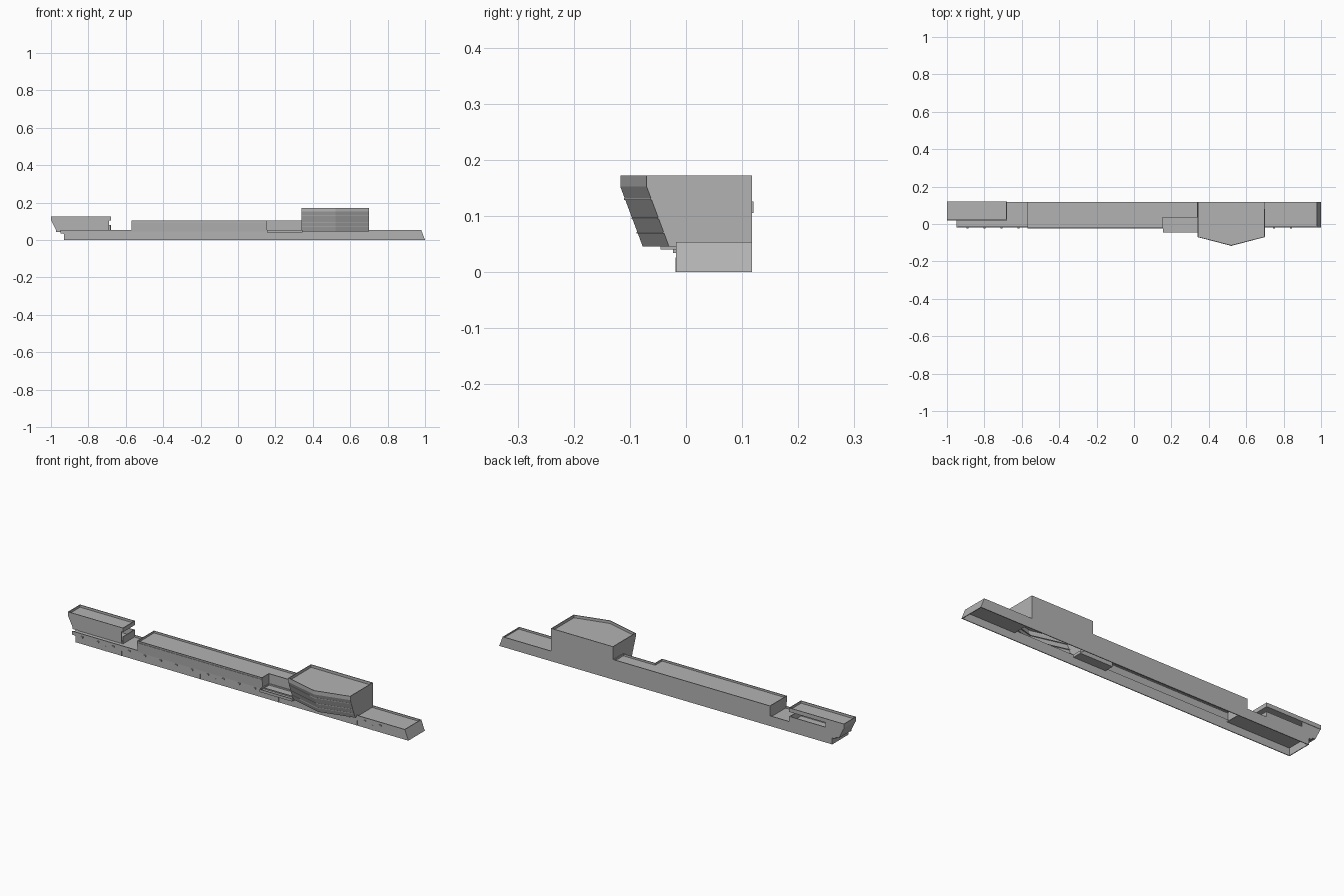
import bpy
import bmesh

if "Cube" in bpy.data.objects:
    bpy.data.objects.remove(bpy.data.objects["Cube"], do_unlink=True)

grey = bpy.data.materials.new("concrete_grey")
grey.use_nodes = True
grey.diffuse_color = (0.45, 0.45, 0.45, 1)
grey.node_tree.nodes["Principled BSDF"].inputs["Base Color"].default_value = (0.45, 0.45, 0.45, 1)

BACK, FRONT = 0.118, -0.018
T = 0.004          # wall thickness
RIM = 0.053        # top of the base parapet
DECK = 0.043


def finish(name, bm):
    bmesh.ops.recalc_face_normals(bm, faces=bm.faces)
    mesh = bpy.data.meshes.new(name)
    bm.to_mesh(mesh)
    bm.free()
    mesh.materials.append(grey)
    obj = bpy.data.objects.new(name, mesh)
    bpy.context.collection.objects.link(obj)
    return obj


def loft(name, levels, roof_drop=0, open_bottom=False):
    """Stack outlines given as (z, [(x, y), ...]); optionally sink the roof inside a parapet."""
    bm = bmesh.new()
    rings = [[bm.verts.new((x, y, z)) for x, y in pts] for z, pts in levels]
    n = len(rings[0])
    for a, b in zip(rings, rings[1:]):
        for i in range(n):
            j = (i + 1) % n
            bm.faces.new((a[i], a[j], b[j], b[i]))
    if not open_bottom:
        bm.faces.new(rings[0][::-1])
    roof = bm.faces.new(rings[-1])
    if roof_drop:
        bm.normal_update()
        bmesh.ops.inset_region(bm, faces=[roof], thickness=0.005)
        ext = bmesh.ops.extrude_face_region(bm, geom=[roof])
        verts = [v for v in ext["geom"] if isinstance(v, bmesh.types.BMVert)]
        bmesh.ops.translate(bm, verts=verts, vec=(0, 0, -roof_drop))
        if roof.is_valid:
            bmesh.ops.delete(bm, geom=[roof], context="FACES_ONLY")
    return finish(name, bm)


def rect(x0, x1, y0, y1):
    return [(x0, y0), (x1, y0), (x1, y1), (x0, y1)]


def box(name, x0, x1, y0, y1, z0, z1):
    return loft(name, [(z0, rect(x0, x1, y0, y1)), (z1, rect(x0, x1, y0, y1))])


def prism(name, profile, y0, y1):
    """Extrude an (x, z) profile along y."""
    bm = bmesh.new()
    a = [bm.verts.new((x, y0, z)) for x, z in profile]
    b = [bm.verts.new((x, y1, z)) for x, z in profile]
    bm.faces.new(a)
    bm.faces.new(b[::-1])
    for i in range(len(a)):
        j = (i + 1) % len(a)
        bm.faces.new((a[i], b[i], b[j], a[j]))
    return finish(name, bm)


# Base: long hollow skirt with stepped left end and sloped right end
left_steps = [(-0.97, RIM), (-0.97, 0.047), (-0.95, 0.045), (-0.95, 0.035), (-0.93, 0.033), (-0.93, 0)]
prism("base_back_wall", [(1, 0), (0.98, RIM)] + left_steps, BACK - T, BACK)
prism("base_front_wall", [(1, 0), (0.98, RIM), (-0.95, RIM)] + left_steps[3:], FRONT, FRONT + T)
prism("base_right_end", [(1, 0), (0.98, RIM), (0.976, RIM), (0.996, 0)], FRONT, BACK)
prism("base_left_end", [(-0.926, 0), (-0.926, 0.04), (-0.945, 0.045), (-0.95, 0.045)] + left_steps[3:], FRONT, BACK)
box("right_deck", 0.69, 0.982, FRONT, BACK, DECK - T, DECK)
box("left_deck", -0.95, -0.56, FRONT, BACK, DECK - T, DECK)

# Drain spouts and panel joints along the front skirt
for i in range(20):
    x = -0.89 + i * 0.091
    box(f"drain_spout_{i + 1}", x - 0.006, x + 0.006, FRONT - 0.005, FRONT, 0.034, 0.041)
    box(f"panel_joint_{i + 1}", x + 0.044, x + 0.047, FRONT - 0.001, FRONT, 0, 0.026)


# Long hall, L-shaped in plan
def hall(y):
    return [(-0.57, y), (0.155, y), (0.155, 0.035), (0.34, 0.035), (0.34, BACK), (-0.57, BACK)]


loft("long_hall", [(0.045, hall(FRONT)), (0.105, hall(-0.022))], roof_drop=0.01, open_bottom=True)
box("hall_cornice", -0.57, 0.155, -0.024, -0.018, 0.092, 0.096)

# Terrace with low parapet beside the hall
terrace = rect(0.155, 0.345, -0.045, 0.035)
loft("terrace", [(0.04, terrace), (0.054, terrace)], roof_drop=0.007)


# Tower block with a pointed front that leans outward
def tower(t, grow=0.0):
    y = -0.03 - 0.04 * t - grow
    return [(0.34, y), (0.52, y - 0.047), (0.70, y), (0.70, BACK), (0.34, BACK)]


loft("tower_block", [(0.045, tower(0)), (0.152, tower(1)), (0.172, tower(1))],
     roof_drop=0.014, open_bottom=True)
for i, z in enumerate((0.07, 0.096, 0.13)):
    outline = tower((z - 0.045) / 0.107, 0.0015)[:3]
    ring = outline + [(x, y + 0.006) for x, y in outline[::-1]]
    loft(f"tower_band_{i + 1}", [(z - 0.0015, ring), (z + 0.0015, ring)])
soffit = tower(0)[:3] + [(0.70, FRONT), (0.34, FRONT)]
loft("tower_soffit", [(0.045, soffit), (0.047, soffit)])

# End pavilion: tray roof over walls with an open slot at the back and inner end
PX, PY = -0.68, 0.02
tray = rect(-1, PX, PY, 0.12)
loft("pavilion_roof", [(0.105, tray), (0.126, tray)], roof_drop=0.012)
box("pavilion_front_wall", -0.972, PX - 0.01, PY, PY + T, DECK, 0.106)
prism("pavilion_left_wall", [(-1, 0.106), (-0.97, 0.047), (-0.965, 0.047), (-0.995, 0.106)], PY, BACK)
prism("pavilion_front_corner", [(-1, 0.106), (-0.97, 0.047), (-0.97, 0.106)], PY, PY + T)
prism("pavilion_back_corner", [(-1, 0.106), (-0.97, 0.047), (-0.89, 0.047), (-0.89, 0.106)], BACK - T, BACK)
box("pavilion_back_sill", -0.89, PX, BACK - T, BACK, DECK, 0.08)
box("pavilion_inner_sill", PX - T, PX, PY, BACK, DECK, 0.08)
box("pavilion_floor", -0.968, PX, PY, BACK, DECK, 0.047)
